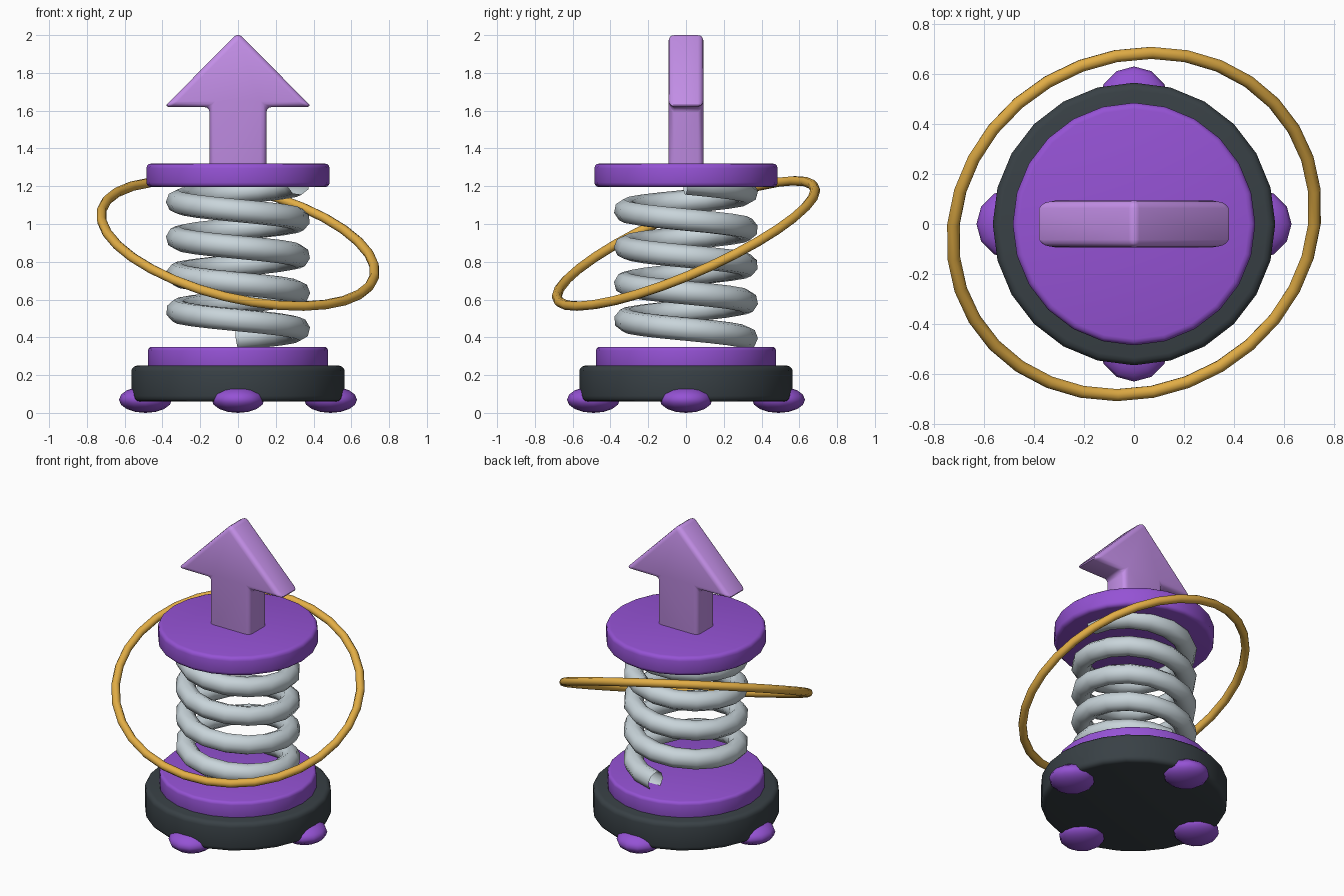
import bpy, bmesh
from math import sin, cos, pi, radians

if "Cube" in bpy.data.objects:
    bpy.data.objects.remove(bpy.data.objects["Cube"])


def material(name, rgb):
    m = bpy.data.materials.new(name)
    m.diffuse_color = (*rgb, 1)
    m.use_nodes = True
    m.node_tree.nodes["Principled BSDF"].inputs["Base Color"].default_value = m.diffuse_color
    return m


PURPLE = material("purple", (0.30, 0.085, 0.66))
LILAC = material("lilac", (0.56, 0.28, 0.82))
DARK = material("dark", (0.04, 0.052, 0.06))
STEEL = material("steel", (0.58, 0.66, 0.70))
GOLD = material("gold", (0.76, 0.42, 0.06))


def finish(name, mat, bevel=0, angle=40):
    ob = bpy.context.object
    ob.name = name
    ob.data.materials.append(mat)
    if bevel:
        b = ob.modifiers.new("bevel", 'BEVEL')
        b.width, b.segments, b.limit_method = bevel, 3, 'ANGLE'
        b.angle_limit = radians(30)
        bpy.ops.object.modifier_apply(modifier="bevel")
    bpy.ops.object.shade_smooth_by_angle(angle=radians(angle))
    return ob


def disc(name, mat, r, z0, z1, bevel):
    bpy.ops.mesh.primitive_cylinder_add(vertices=24, radius=r, depth=z1 - z0,
                                        location=(0, 0, (z0 + z1) / 2))
    return finish(name, mat, bevel)


# Stacked discs
disc("base", DARK, 0.565, 0.06, 0.25, 0.03)
disc("lower_plate", PURPLE, 0.477, 0.23, 0.35, 0.02)
disc("upper_plate", PURPLE, 0.485, 1.195, 1.32, 0.025)

# Four flattened feet
for i in range(4):
    a = i * pi / 2
    bpy.ops.mesh.primitive_uv_sphere_add(segments=12, ring_count=8, radius=0.14,
                                         location=(0.49 * cos(a), 0.49 * sin(a), 0.07))
    bpy.context.object.scale.z = 0.5
    finish(f"foot_{i + 1}", PURPLE)

# Spring: open tube swept along a helix, starting at the back
STEPS, TURNS, PITCH = 16, 4.25, 0.193
n = int(STEPS * TURNS)
curve = bpy.data.curves.new("spring", 'CURVE')
curve.dimensions = '3D'
curve.bevel_depth, curve.bevel_resolution = 0.062, 2
spline = curve.splines.new('POLY')
spline.points.add(n)
for i, p in enumerate(spline.points):
    t = i / STEPS
    a = pi / 2 - 2 * pi * t
    p.co = (0.32 * cos(a), 0.32 * sin(a), 0.395 + PITCH * t, 1)
spring = bpy.data.objects.new("spring", curve)
bpy.context.collection.objects.link(spring)
bpy.context.view_layer.objects.active = spring
bpy.ops.object.select_all(action='DESELECT')
spring.select_set(True)
bpy.ops.object.convert(target='MESH')
finish("spring", STEEL, angle=60)

# Tilted orbit ring
bpy.ops.mesh.primitive_torus_add(major_radius=0.743, minor_radius=0.026,
                                 major_segments=32, minor_segments=8,
                                 location=(0, 0, 0.897), rotation=(0.4, 0.24, 0))
finish("orbit_ring", GOLD, angle=60)

# Upward arrow: extruded outline with rounded edges
half = [(0.15, 1.27), (0.15, 1.62), (0.39, 1.62)]
outline = half + [(0, 2.013)] + [(-x, z) for x, z in reversed(half)]
bm = bmesh.new()
face = bm.faces.new([bm.verts.new((x, -0.093, z)) for x, z in outline])
ext = bmesh.ops.extrude_face_region(bm, geom=[face])
bmesh.ops.translate(bm, vec=(0, 0.186, 0),
                    verts=[g for g in ext["geom"] if isinstance(g, bmesh.types.BMVert)])
bmesh.ops.recalc_face_normals(bm, faces=bm.faces)
mesh = bpy.data.meshes.new("arrow")
bm.to_mesh(mesh)
bm.free()
arrow = bpy.data.objects.new("arrow", mesh)
bpy.context.collection.objects.link(arrow)
bpy.ops.object.select_all(action='DESELECT')
bpy.context.view_layer.objects.active = arrow
arrow.select_set(True)
finish("arrow", LILAC, 0.03)
